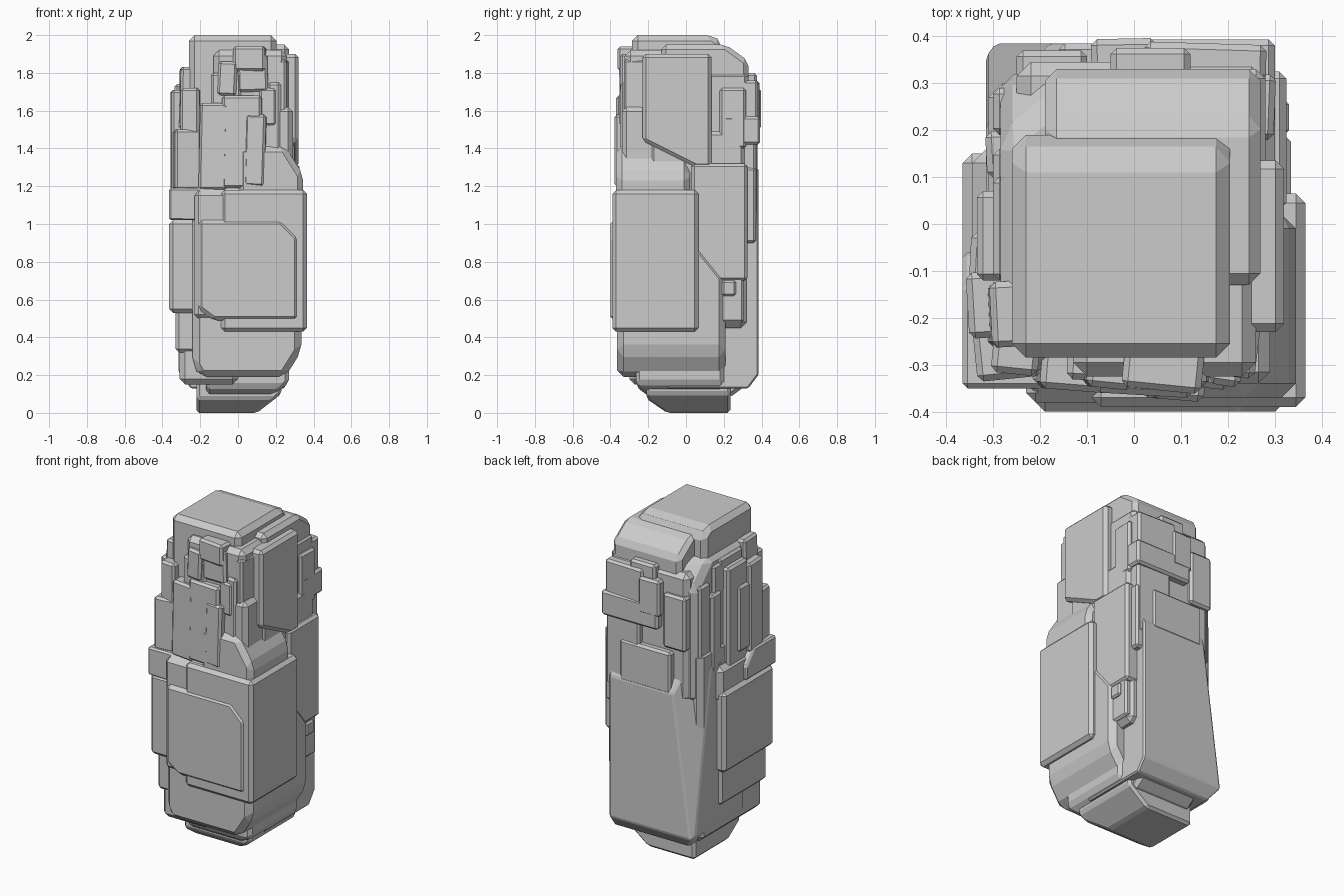
import bpy, bmesh
from mathutils import Vector, Matrix


def block(name, x, y, z, bevel=0.015, cuts=(), turn=0.0, lean=0.0):
    """Chamfered stone block from x, y, z ranges; cuts are (point, outward normal)."""
    bm = bmesh.new()
    bmesh.ops.create_cube(bm, size=1)
    c = Vector([(r[0] + r[1]) / 2 for r in (x, y, z)])
    s = [r[1] - r[0] for r in (x, y, z)]
    rot = Matrix.Rotation(turn, 4, 'Z') @ Matrix.Rotation(lean, 4, 'Y')
    bm.transform(Matrix.Translation(c) @ rot @ Matrix.Diagonal((*s, 1)))
    for p, n in cuts:
        bmesh.ops.bisect_plane(bm, geom=bm.verts[:] + bm.edges[:] + bm.faces[:],
                               plane_co=p, plane_no=n, clear_outer=True)
        edges = [e for e in bm.edges if e.is_boundary]
        if edges:
            bmesh.ops.contextual_create(bm, geom=edges)
    bmesh.ops.recalc_face_normals(bm, faces=bm.faces[:])
    bmesh.ops.bevel(bm, geom=bm.edges[:], offset=bevel, segments=1,
                    affect='EDGES', profile=0.5, clamp_overlap=True)
    me = bpy.data.meshes.new(name)
    bm.to_mesh(me)
    bm.free()
    ob = bpy.data.objects.new(name, me)
    bpy.context.collection.objects.link(ob)


# Foot stones
block("foot", (-0.22, 0.23), (-0.21, 0.235), (0, 0.25), 0.015,
      [((0.1, 0, 0), (0.62, 0, -0.8)), ((0, -0.1, 0), (0, -0.55, -0.8))])
block("foot_ledge", (-0.17, 0.27), (-0.265, 0.2), (0.09, 0.3), 0.02,
      [((0.18, 0, 0.09), (0.6, 0, -0.8)), ((0, -0.2, 0.09), (0, -0.6, -0.8))])
block("foot_back_ledge", (-0.2, 0.2), (0, 0.31), (0.08, 0.3), 0.02,
      [((0, 0.23, 0.08), (0, 0.6, -0.8))])

# Large lower blocks
block("lower_body", (-0.24, 0.335), (-0.365, 0.21), (0.19, 1.2), 0.035,
      [((0.25, 0, 0.19), (0.8, 0, -0.5)), ((-0.2, 0, 0.19), (-0.8, 0, -0.5)),
       ((0, 0.21, 0.72), (0, 0.75, 0.6))])
block("back_slab", (-0.315, 0.25), (-0.1, 0.385), (0.13, 1.19), 0.035,
      [((-0.25, 0, 0.13), (-0.8, 0, -0.6)), ((0, 0.33, 0.13), (0, 0.8, -0.6)),
       ((0, 0.385, 1.06), (0, 0.85, 0.45)), ((-0.315, 0.3, 0.6), (-0.75, 0.65, 0.1))])
block("left_core", (-0.31, 0), (-0.3, 0.3), (0.15, 1.3), 0.03)
block("right_core", (0, 0.3), (-0.2, 0.32), (0.45, 1.5), 0.03)
block("front_slab", (-0.09, 0.365), (-0.39, 0.065), (0.43, 1.18), 0.02)
block("front_slab_left", (-0.23, 0.2), (-0.38, 0), (0.5, 1.17), 0.02)
block("front_panel", (-0.21, 0.32), (-0.4, -0.2), (0.49, 1.02), 0.02,
      [((0.23, 0, 1.02), (0.7, 0, 0.7)), ((-0.21, 0, 0.55), (-0.6, 0, -0.8))])

# Left side plates
block("left_panel", (-0.365, -0.1), (-0.33, 0.15), (0.53, 1.02), 0.02)
block("left_low_plate", (-0.33, -0.1), (-0.31, 0.14), (0.32, 0.62), 0.018)
block("left_wedge", (-0.365, -0.06), (-0.35, -0.06), (1.02, 1.19), 0.01,
      [((-0.06, 0, 1.02), (0.8, 0, 0.25)), ((-0.365, -0.06, 1.1), (-0.3, 0.6, 0.5))])
block("left_ledge", (-0.345, 0), (-0.25, 0.16), (0.95, 1.17), 0.03)

# Right side plates
block("right_back_panel", (0.1, 0.325), (0.03, 0.325), (0.7, 1.32), 0.015)
block("right_mid_step", (0.1, 0.315), (0.15, 0.305), (0.48, 0.78), 0.012)
block("right_small_step", (0.2, 0.33), (0.19, 0.265), (0.62, 0.7), 0.01)
block("right_shoulder", (0, 0.345), (-0.37, 0.02), (1.05, 1.41), 0.03,
      [((0.32, 0, 1.3), (0.8, 0, 0.5)), ((0, -0.1, 1.4), (0, 0.3, 0.95))])
block("right_tall_slab", (0.1, 0.32), (-0.23, 0.135), (1.3, 1.9), 0.018,
      [((0, -0.23, 1.44), (0, -0.45, -0.9))])
block("right_corner_strip", (0.1, 0.29), (-0.34, -0.1), (1.3, 1.62), 0.025)
block("right_back_column", (0.1, 0.28), (0.05, 0.33), (1.2, 1.8), 0.02)

# Crown and upper core
slope = [((0, 0.14, 2.0), (0, 0.58, 0.81))]
block("cap", (-0.26, 0.205), (-0.285, 0.19), (1.0, 2.0), 0.03, slope)
block("crown", (-0.19, 0.27), (-0.13, 0.33), (1.0, 1.95), 0.025, slope)
block("crown_left", (-0.285, 0), (-0.2, 0.32), (1.0, 1.83), 0.03,
      [((-0.285, 0.2, 1.8), (-0.5, 0.6, 0.6))])
block("crown_front", (-0.13, 0.26), (-0.325, 0.0), (1.1, 1.92), 0.03)
block("crown_back", (-0.25, 0.28), (0, 0.345), (1.0, 1.78), 0.03)
block("crown_front_left", (-0.25, 0), (-0.31, 0.0), (1.1, 1.64), 0.03)

# Thin stacked plates: x range, y range, z range, turn, lean
front = [
    ((-0.2, -0.05), (-0.355, -0.2), (1.18, 1.64), -0.08, 0.02),
    ((-0.14, 0.02), (-0.335, -0.2), (1.4, 1.8), -0.06, 0),
    ((-0.1, 0.0), (-0.35, -0.2), (1.68, 1.86), -0.1, 0.05),
    ((0.0, 0.16), (-0.345, -0.2), (1.7, 1.9), -0.05, -0.03),
    ((-0.02, 0.15), (-0.355, -0.2), (1.81, 1.94), -0.1, 0),
    ((-0.08, 0.13), (-0.365, -0.2), (1.19, 1.68), -0.06, 0),
    ((0.04, 0.15), (-0.375, -0.2), (1.2, 1.58), -0.08, 0.03),
    ((0.12, 0.21), (-0.35, -0.2), (1.52, 1.72), -0.1, 0),
    ((0.17, 0.24), (-0.345, -0.15), (1.33, 1.75), -0.15, 0),
    ((0.16, 0.27), (-0.325, -0.1), (1.55, 1.87), -0.12, 0),
]
left = [
    ((-0.34, -0.2), (-0.33, -0.2), (1.18, 1.5), 0.1, 0),
    ((-0.355, -0.2), (-0.24, -0.1), (1.17, 1.71), 0.06, 0),
    ((-0.3, -0.2), (-0.32, -0.2), (1.35, 1.72), -0.1, 0),
    ((-0.31, -0.15), (-0.26, -0.12), (1.5, 1.83), 0.05, 0.03),
    ((-0.335, -0.2), (-0.12, 0.07), (1.1, 1.74), 0, 0),
    ((-0.35, -0.2), (-0.16, -0.02), (1.2, 1.6), -0.05, 0),
    ((-0.3, -0.2), (0.06, 0.16), (1.1, 1.78), 0, 0),
    ((-0.315, -0.2), (0.1, 0.2), (1.15, 1.62), 0.05, 0),
    ((-0.3, -0.2), (0.19, 0.29), (1.1, 1.7), 0, 0),
    ((-0.3, -0.2), (-0.12, 0.1), (1.6, 1.8), 0, 0),
]
back = [
    ((-0.08, 0.3), (0.2, 0.393), (1.42, 1.57), 0, 0),
    ((0.02, 0.28), (0.2, 0.385), (1.5, 1.76), -0.03, 0),
    ((-0.09, 0.05), (0.2, 0.395), (1.5, 1.72), 0.02, 0),
    ((-0.05, 0.12), (0.2, 0.375), (1.6, 1.8), 0, 0),
    ((-0.25, -0.1), (0.2, 0.37), (1.32, 1.65), 0, 0),
    ((-0.16, 0.18), (0.2, 0.385), (1.05, 1.3), 0, 0),
    ((0.05, 0.28), (0.2, 0.375), (1.0, 1.45), -0.03, 0),
    ((0.2, 0.3), (0.18, 0.32), (1.4, 1.72), -0.04, 0),
    ((0.1, 0.29), (0.2, 0.37), (0.9, 1.3), 0, 0),
]
for side, plates in (("front", front), ("left", left), ("back", back)):
    for i, (x, y, z, turn, lean) in enumerate(plates):
        block(f"{side}_plate_{i + 1}", x, y, z, 0.013, (), turn, lean)
